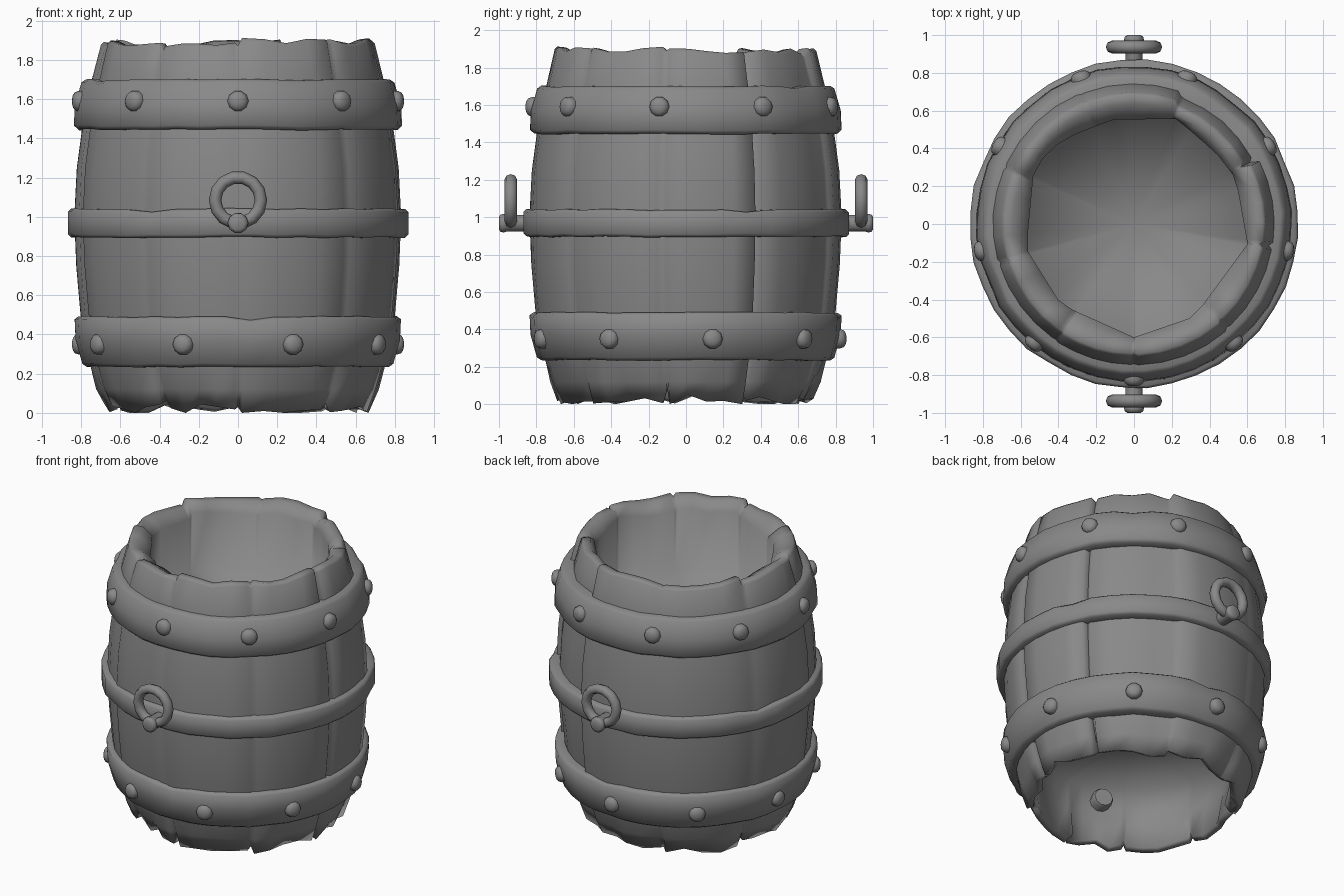
import bpy, bmesh, math, random
from mathutils import Matrix, Vector

if "Cube" in bpy.data.objects:
    bpy.data.objects.remove(bpy.data.objects["Cube"])

random.seed(7)
dark = bpy.data.materials.new("dark_grey")
dark.diffuse_color = (0.25, 0.25, 0.25, 1)
dark.use_nodes = True
dark.node_tree.nodes["Principled BSDF"].inputs["Base Color"].default_value = dark.diffuse_color


def finish(bm, name, angle=38):
    bmesh.ops.remove_doubles(bm, verts=bm.verts, dist=0.0005)
    bmesh.ops.recalc_face_normals(bm, faces=bm.faces)
    me = bpy.data.meshes.new(name)
    bm.to_mesh(me)
    bm.free()
    me.materials.append(dark)
    me.shade_smooth()
    me.set_sharp_from_angle(angle=math.radians(angle))
    ob = bpy.data.objects.new(name, me)
    bpy.context.collection.objects.link(ob)
    return ob


def lathe(name, angles, cols, closed, angle=38):
    """Skin one (r, z) profile per angle into a full turn."""
    bm = bmesh.new()
    grid = [[bm.verts.new((r * math.cos(a), r * math.sin(a), z)) for r, z in col]
            for a, col in zip(angles, cols)]
    n, m = len(grid), len(grid[0])
    for i in range(n):
        p, q = grid[i], grid[(i + 1) % n]
        for j in range(m if closed else m - 1):
            k = (j + 1) % m
            bm.faces.new((p[j], q[j], q[k], p[k]))
    return finish(bm, name, angle)


# Mouth: uneven eleven-sided opening, as (degrees, radius) corners
MOUTH = [(-90, .6), (-57, .585), (-10, .61), (24, .59), (41, .575), (68, .60),
         (102, .565), (130, .585), (150, .61), (193, .585), (228, .575), (270, .6)]


def mouth(deg):
    deg = (deg + 90) % 360 - 90
    for (a0, r0), (a1, r1) in zip(MOUTH, MOUTH[1:]):
        if a0 <= deg <= a1:
            u, v, w = (math.radians(x) for x in (deg - a0, a1 - deg, a1 - a0))
            return r0 * r1 * math.sin(w) / (r0 * math.sin(u) + r1 * math.sin(v))


# Barrel body: uneven staves with thin cracks, ragged and recessed ends
SEAMS = [-124, -90, -48, -9, 28, 70, 112, 156, 196]
DEEP = (28, 70, -9)
SIDE = [(0.12, 0.712), (0.25, 0.755), (0.5, 0.803), (0.75, 0.825), (1.0, 0.835),
        (1.25, 0.822), (1.45, 0.795), (1.7, 0.745)]
angles, cols = [], []
for s, start in enumerate(SEAMS):
    end = SEAMS[s + 1] if s + 1 < len(SEAMS) else SEAMS[0] + 360
    sunk = 0.03 if start == 28 else random.uniform(-0.003, 0.006)
    top = 1.89 + random.uniform(-0.01, 0.012)
    low = random.uniform(0.012, 0.03)
    for f in (0, 0.04, 0.27, 0.5, 0.73, 0.96):
        deg = start + f * (end - start)
        seam = f == 0
        groove = sunk + ((0.02 if start in DEEP else 0.007) if seam else 0)
        t = top + random.uniform(-0.015, 0.02) - (0.015 if seam else 0)
        b = max(0, low + random.uniform(-0.03, 0.03) + (0.035 if seam else 0))
        wave = random.uniform(-0.03, 0.025)
        inner = mouth(deg)
        col = [(0, 0.47), (0.645, 0.47), (0.635, 0.25),
               (0.625 + wave - groove, b + 0.015), (0.665 + wave - groove, b)]
        for z, r in SIDE:
            col.append((r - groove + (wave * 0.6 if z < 0.2 else 0), z))
        col += [(0.70 - groove, t - 0.015), (0.685 - groove, t), (0.64 - groove, t - 0.005),
                (inner, t - 0.06), (inner, 1.42), (0, 1.42)]
        angles.append(math.radians(deg))
        cols.append(col)
lathe("barrel_staves", angles, cols, False, 100)


# Iron hoops: worn bands with small breaks
def hoop(name, profile, breaks, n=40):
    angs, cs = [], []
    zmid = sum(z for r, z in profile) / len(profile)
    for i in range(n):
        hit = i in breaks
        dr = random.uniform(-0.004, 0.004) - (0.01 if hit else 0)
        dz = random.uniform(-0.004, 0.004)
        cs.append([(r + dr, z + dz - (0.015 if hit and z > zmid else 0)) for r, z in profile])
        angs.append(2 * math.pi * (i + 0.5) / n)
    lathe(name, angs, cs, True, 70)


hoop("top_hoop", [(0.75, 1.445), (0.815, 1.445), (0.836, 1.465), (0.831, 1.57),
                  (0.797, 1.685), (0.775, 1.70), (0.70, 1.70)], (5, 22))
hoop("middle_hoop", [(0.79, 0.895), (0.855, 0.895), (0.87, 0.91), (0.87, 1.025),
                     (0.855, 1.04), (0.79, 1.04)], (2, 17, 26))
hoop("bottom_hoop", [(0.71, 0.235), (0.775, 0.235), (0.797, 0.25), (0.831, 0.37),
                     (0.836, 0.475), (0.815, 0.49), (0.75, 0.49)], (9, 30))


# Bolts: small turned studs pointing outward
def stud(name, deg, z, profile, n=10):
    bm = bmesh.new()
    rings = [[bm.verts.new((d, r * math.cos(2 * math.pi * i / n), r * math.sin(2 * math.pi * i / n)))
              for i in range(n)] for d, r in profile]
    for p, q in zip(rings, rings[1:]):
        for i in range(n):
            bm.faces.new((p[i], p[(i + 1) % n], q[(i + 1) % n], q[i]))
    bm.faces.new(rings[0])
    bm.faces.new(rings[-1])
    bm.transform(Matrix.Translation((0, 0, z)) @ Matrix.Rotation(math.radians(deg), 4, 'Z'))
    return finish(bm, name, 60)


RIVET = [(0.70, 0.045), (0.71, 0.053), (0.825, 0.054), (0.842, 0.048), (0.853, 0.034), (0.858, 0.014)]
LONG_RIVET = [(0.56, 0.06), (0.58, 0.07)] + RIVET[2:]
for i in range(9):
    stud(f"top_rivet_{i}", -90 + 40 * i, 1.59, RIVET)
    # one rivet pokes through into the hollow base
    stud(f"bottom_rivet_{i}", 90 + 40 * i, 0.35, LONG_RIVET if i == 4 else RIVET)

# Ring handles, front and back
PIN = [(0.80, 0.045), (0.96, 0.047), (0.975, 0.053), (0.992, 0.048), (1.0, 0.035)]
for side, deg in (("front", -90), ("back", 90)):
    stud(f"{side}_ring_pin", deg, 0.968, PIN)
    bm = bmesh.new()
    M, N = 14, 8
    g = []
    for i in range(M):
        a = 2 * math.pi * i / M
        row = []
        for j in range(N):
            b = 2 * math.pi * j / N
            r = 0.117 + 0.032 * math.cos(b)
            row.append(bm.verts.new((r * math.cos(a), 0.034 * math.sin(b), r * math.sin(a))))
        g.append(row)
    for i in range(M):
        for j in range(N):
            p, q, k = g[i], g[(i + 1) % M], (j + 1) % N
            bm.faces.new((p[j], q[j], q[k], p[k]))
    bm.transform(Matrix.Translation(Vector((0, math.copysign(0.937, deg), 1.085))))
    finish(bm, f"{side}_ring", 60)
